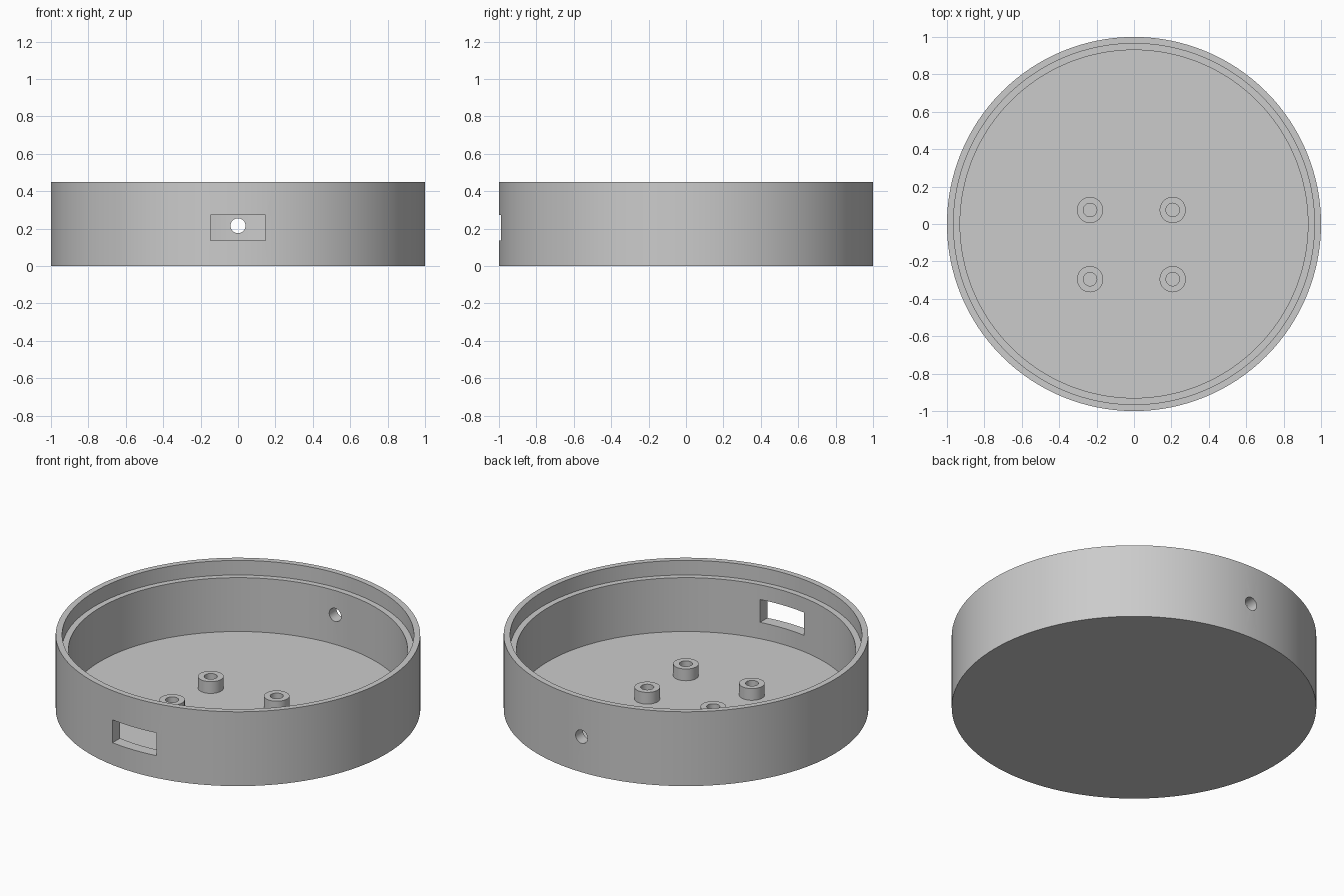
import bpy
import bmesh
import math
from mathutils import Matrix

if "Cube" in bpy.data.objects:
    bpy.data.objects.remove(bpy.data.objects["Cube"], do_unlink=True)

GREY = (0.6, 0.6, 0.6, 1.0)
grey = bpy.data.materials.new("plain grey")
grey.use_nodes = True
grey.diffuse_color = GREY
grey.node_tree.nodes["Principled BSDF"].inputs["Base Color"].default_value = GREY

HEIGHT, FLOOR, LEDGE = 0.45, 0.036, 0.362
OUTER, LIP, INNER = 1.0, 0.965, 0.93


def add_object(name, bm):
    bmesh.ops.recalc_face_normals(bm, faces=bm.faces)
    mesh = bpy.data.meshes.new(name)
    bm.to_mesh(mesh)
    bm.free()
    mesh.materials.append(grey)
    obj = bpy.data.objects.new(name, mesh)
    bpy.context.collection.objects.link(obj)
    return obj


def lathe(name, profile, steps, closed=False):
    """Turn a radius/height profile around the z axis."""
    bm = bmesh.new()
    verts = [bm.verts.new((r, 0, z)) for r, z in profile]
    pairs = list(zip(verts, verts[1:]))
    if closed:
        pairs.append((verts[-1], verts[0]))
    edges = [bm.edges.new(p) for p in pairs]
    bmesh.ops.spin(bm, geom=verts + edges, cent=(0, 0, 0), axis=(0, 0, 1),
                   angle=math.tau, steps=steps, use_duplicate=False)
    bmesh.ops.remove_doubles(bm, verts=bm.verts, dist=1e-4)
    return add_object(name, bm)


def activate(obj):
    bpy.ops.object.select_all(action="DESELECT")
    obj.select_set(True)
    bpy.context.view_layer.objects.active = obj


def cut(target, cutter):
    cutter.hide_render = True
    mod = target.modifiers.new("cut", "BOOLEAN")
    mod.operation = "DIFFERENCE"
    mod.solver = "EXACT"
    mod.object = cutter
    activate(target)
    bpy.ops.object.modifier_apply(modifier=mod.name)
    bpy.data.objects.remove(cutter, do_unlink=True)


def smooth(obj):
    activate(obj)
    bpy.ops.object.shade_smooth_by_angle(angle=math.radians(30))


# Round tray with a stepped rim
tray = lathe("round_tray", [
    (0, 0), (OUTER, 0), (OUTER, HEIGHT), (LIP, HEIGHT),
    (LIP, LEDGE), (INNER, LEDGE), (INNER, FLOOR), (0, FLOOR)], 128)

# Rectangular port through the front wall
bm = bmesh.new()
bmesh.ops.create_cube(bm, size=1, matrix=Matrix.Translation((0, -1, 0.204))
                      @ Matrix.Diagonal((0.294, 0.4, 0.138, 1)))
cut(tray, add_object("port_cutter", bm))

# Round cable hole through the back wall
bm = bmesh.new()
bmesh.ops.create_cone(bm, cap_ends=True, segments=32, radius1=0.04,
                      radius2=0.04, depth=0.4,
                      matrix=Matrix.Translation((0, 1, 0.215))
                      @ Matrix.Rotation(math.pi / 2, 4, "X"))
cut(tray, add_object("hole_cutter", bm))
smooth(tray)

# Four hollow standoffs on the floor
for side, x in (("right", -0.235), ("left", 0.207)):
    for end, y in (("front", -0.295), ("back", 0.075)):
        post = lathe(f"standoff_{end}_{side}", [
            (0.036, 0.02), (0.07, 0.02), (0.07, 0.107), (0.036, 0.107)],
            40, closed=True)
        post.location = (x, y, 0)
        smooth(post)
